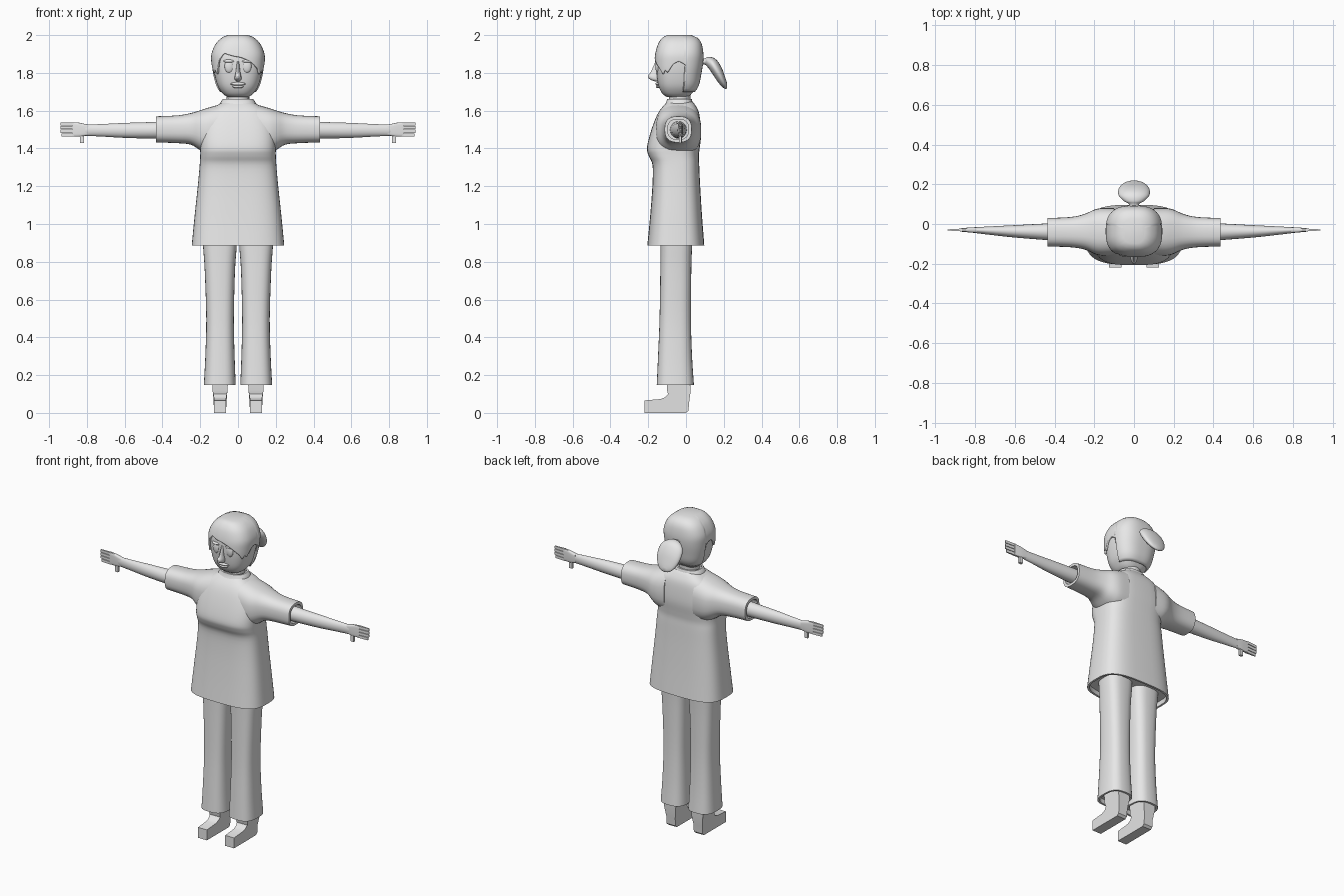
import bpy, bmesh, math
from mathutils import Vector

grey = bpy.data.materials.new("plain grey")
grey.diffuse_color = (0.8, 0.8, 0.8, 1)


def make(name, verts, faces, mirror=False):
    me = bpy.data.meshes.new(name)
    me.from_pydata(verts, [], faces)
    bm = bmesh.new()
    bm.from_mesh(me)
    bmesh.ops.recalc_face_normals(bm, faces=bm.faces)
    bm.to_mesh(me)
    bm.free()
    me.materials.append(grey)
    ob = bpy.data.objects.new(name, me)
    bpy.context.collection.objects.link(ob)
    if mirror:
        ob.modifiers.new("mirror", 'MIRROR')
    return ob


def dense(secs, k=4):
    """Smooth curve through sections (t, a0, a1, b0, b1)."""
    out = []
    for i in range(len(secs) - 1):
        p = [secs[max(0, min(len(secs) - 1, i + d))] for d in (-1, 0, 1, 2)]
        for j in range(k):
            u = j / k
            out.append([0.5 * (2 * b + (c - a) * u + (2 * a - 5 * b + 4 * c - d) * u * u
                               + (3 * b - a - 3 * c + d) * u ** 3) for a, b, c, d in zip(*p)])
    out.append(list(secs[-1]))
    return out


def ring_point(s, ang, e, grow=0.0):
    """Point on a superellipse that fills the section's bounds."""
    c, d = math.cos(ang), math.sin(ang)
    f = lambda v: math.copysign(abs(v) ** (2 / e), v)
    return ((s[1] + s[2]) / 2 + ((s[2] - s[1]) / 2 + grow) * f(c),
            (s[3] + s[4]) / 2 + ((s[4] - s[3]) / 2 + grow) * f(d))


def loft(name, secs, axis='z', e=2.0, n=32, lip=0, depth=0.02, mirror=False):
    rows = dense(secs)
    if lip:  # hollow hem at the last section
        t, a0, a1, b0, b1 = rows[-1]
        inner = [a0 + lip, a1 - lip, b0 + lip, b1 - lip]
        back = depth if rows[-2][0] > t else -depth
        rows += [[t] + inner, [t + back] + inner]
    verts = []
    for s in rows:
        for i in range(n):
            a, b = ring_point(s, 2 * math.pi * i / n, e)
            verts.append({'z': (a, b, s[0]), 'x': (s[0], a, b), 'y': (a, s[0], b)}[axis])
    faces = [(r * n + i, r * n + (i + 1) % n, (r + 1) * n + (i + 1) % n, (r + 1) * n + i)
             for r in range(len(rows) - 1) for i in range(n)]
    faces += [tuple(range(n)), tuple(range((len(rows) - 1) * n, len(rows) * n))]
    return make(name, verts, faces, mirror)


def blob(name, loc, size, mirror=False):
    x, y, z = loc
    bm = bmesh.new()
    bmesh.ops.create_uvsphere(bm, u_segments=20, v_segments=12, radius=1)
    verts = [(x + v.co.x * size[0], y + v.co.y * size[1], z + v.co.z * size[2]) for v in bm.verts]
    faces = [[v.index for v in f.verts] for f in bm.faces]
    bm.free()
    return make(name, verts, faces, mirror)


def box(name, x, y, z, taper=1.0, mirror=False):
    """Box by ranges; the outer x end may be thinner in y."""
    ym, yh = (y[0] + y[1]) / 2, (y[1] - y[0]) / 2
    verts = [(x[i], ym + (2 * j - 1) * yh * (taper if i else 1), z[k])
             for i in (0, 1) for j in (0, 1) for k in (0, 1)]
    faces = [(0, 1, 3, 2), (4, 5, 7, 6), (0, 1, 5, 4), (2, 3, 7, 6), (0, 2, 6, 4), (1, 3, 7, 5)]
    return make(name, verts, faces, mirror)


# Shirt with bust fold, flared hem and wide sleeves
loft("shirt", [(1.65, -.07, .07, -.09, .03), (1.635, -.10, .10, -.11, .045),
               (1.60, -.155, .155, -.14, .065), (1.55, -.185, .185, -.165, .075),
               (1.47, -.20, .20, -.192, .08), (1.40, -.20, .20, -.207, .072),
               (1.36, -.20, .20, -.197, .068), (1.31, -.203, .203, -.177, .07),
               (1.20, -.213, .213, -.178, .075), (1.04, -.23, .23, -.19, .085),
               (.885, -.245, .245, -.205, .097)], e=3.2, n=48, lip=.012, depth=.03)
loft("sleeve", [(.10, -.16, .08, 1.36, 1.632), (.16, -.16, .08, 1.37, 1.615),
                (.20, -.15, .072, 1.39, 1.602), (.25, -.128, .05, 1.42, 1.587),
                (.32, -.117, .035, 1.428, 1.575), (.435, -.113, .03, 1.432, 1.57)],
     'x', e=2.6, lip=.016, depth=.05, mirror=True)
loft("collar", [(1.625, -.10, .10, -.115, .04), (1.645, -.092, .092, -.105, .035),
                (1.662, -.08, .08, -.10, .03)], e=2.5, lip=.01, depth=.01)

# Arms and hands
loft("arm", [(.37, -.085, .005, 1.452, 1.545), (.45, -.08, .002, 1.452, 1.54),
             (.60, -.068, -.006, 1.456, 1.535), (.72, -.055, -.012, 1.463, 1.529),
             (.81, -.044, -.017, 1.467, 1.526)], 'x', n=20, mirror=True)
loft("palm", [(.79, -.044, -.016, 1.47, 1.525), (.82, -.043, -.017, 1.465, 1.532),
              (.845, -.041, -.019, 1.463, 1.537), (.875, -.038, -.022, 1.463, 1.538)],
     'x', e=4, n=20, mirror=True)
for i in range(4):
    z = 1.463 + i * .0195
    box("finger", (.865, .94 - (.006 if i == 0 else 0)), (-.037, -.023), (z, z + .0165), .4, True)
box("thumb", (.815, .837), (-.038, -.022), (1.428, 1.475), .9, True)

# Trousers
loft("trouser_leg", [(.96, .005, .19, -.135, .035), (.88, .007, .185, -.135, .032),
                     (.75, .016, .176, -.136, .028), (.50, .022, .168, -.14, .026),
                     (.30, .018, .173, -.148, .032), (.148, .012, .181, -.155, .042)],
     e=2.8, lip=.012, depth=.03, mirror=True)

# Shoes: side profile, narrower at the sole than the ankle
prof = [(-.22, 0), (.0, 0), (.013, .012), (.017, .06), (.025, .12), (.025, .19), (-.105, .19),
        (-.10, .12), (-.095, .10), (-.11, .083), (-.135, .073), (-.22, .066)]
half = lambda z: .031 + .011 * min(1, max(0, (z - .07) / .06))
m = len(prof)
make("shoe", [(.095 + s * half(z), y, z) for s in (-1, 1) for y, z in prof],
     [tuple(range(m)), tuple(range(m, 2 * m))]
     + [(i, (i + 1) % m, m + (i + 1) % m, m + i) for i in range(m)], True)

# Neck and head
loft("neck", [(1.62, -.06, .06, -.09, .02), (1.74, -.06, .06, -.09, .03)], n=24)
head = [(1.672, -.055, .055, -.10, .01), (1.69, -.08, .08, -.125, .03),
        (1.73, -.107, .107, -.145, .058), (1.79, -.124, .124, -.155, .072),
        (1.85, -.132, .132, -.158, .082), (1.90, -.131, .131, -.154, .083),
        (1.95, -.108, .108, -.138, .073), (1.98, -.075, .075, -.115, .05),
        (1.992, -.045, .045, -.09, .02)]
loft("head", head, e=2.7, n=48)

# Hair shell: hairline height by direction (degrees, -90 is the front)
hairline = [(-270, 1.70), (-192, 1.70), (-191, 1.84), (-180, 1.86), (-172, 1.845),
            (-160, 1.80), (-148, 1.815), (-140, 1.79), (-128, 1.87), (-115, 1.905),
            (-90, 1.885), (-70, 1.86), (-45, 1.82), (-35, 1.79), (-28, 1.815),
            (-20, 1.80), (-8, 1.845), (0, 1.86), (10, 1.84), (11, 1.70), (90, 1.70)]


def lerp_rows(rows, t):
    for p, q in zip(rows, rows[1:]):
        if t <= q[0]:
            u = (t - p[0]) / (q[0] - p[0])
            return [a + (b - a) * u for a, b in zip(p, q)]
    return rows[-1]


rows, n, m = dense(head), 120, 20
verts = []
for j in range(m + 1):
    for i in range(n):
        deg = -270 + 360 * i / n
        low = lerp_rows(hairline, deg)[1]
        z = low + (1.992 - low) * j / m
        x, y = ring_point(lerp_rows(rows, z), math.radians(deg), 2.7, .009)
        verts.append((x, y, z + .008 * j / m))
faces = [(j * n + i, j * n + (i + 1) % n, (j + 1) * n + (i + 1) % n, (j + 1) * n + i)
         for j in range(m) for i in range(n)] + [tuple(range(m * n, m * n + n))]
hair = make("hair", verts, faces)
shell = hair.modifiers.new("thickness", 'SOLIDIFY')
shell.thickness, shell.offset = .012, -1

# Ponytail
loft("ponytail", [(.075, -.022, .022, 1.845, 1.872), (.10, -.026, .026, 1.843, 1.877),
                  (.115, -.05, .05, 1.83, 1.884), (.14, -.075, .075, 1.795, 1.882),
                  (.165, -.08, .08, 1.757, 1.865), (.19, -.07, .07, 1.727, 1.825),
                  (.21, -.045, .045, 1.715, 1.77), (.218, -.015, .015, 1.722, 1.742)], 'y', n=28)

# Face: eyes, nose and lips
blob("eye", (.047, -.15, 1.835), (.024, .012, .035), True)
blob("eyelid", (.047, -.149, 1.862), (.03, .015, .009), True)
loft("nose", [(1.755, -.008, .008, -.165, -.14), (1.765, -.017, .017, -.19, -.13),
              (1.782, -.017, .017, -.202, -.13), (1.81, -.011, .011, -.184, -.13),
              (1.86, -.007, .007, -.162, -.13)], n=16)
blob("upper_lip", (0, -.148, 1.742), (.04, .014, .009))
blob("lower_lip", (0, -.146, 1.728), (.03, .014, .009))

# Smooth shading with crisp hems and edges
bpy.ops.object.select_all(action='SELECT')
bpy.context.view_layer.objects.active = hair
bpy.ops.object.shade_smooth_by_angle(angle=math.radians(40))
